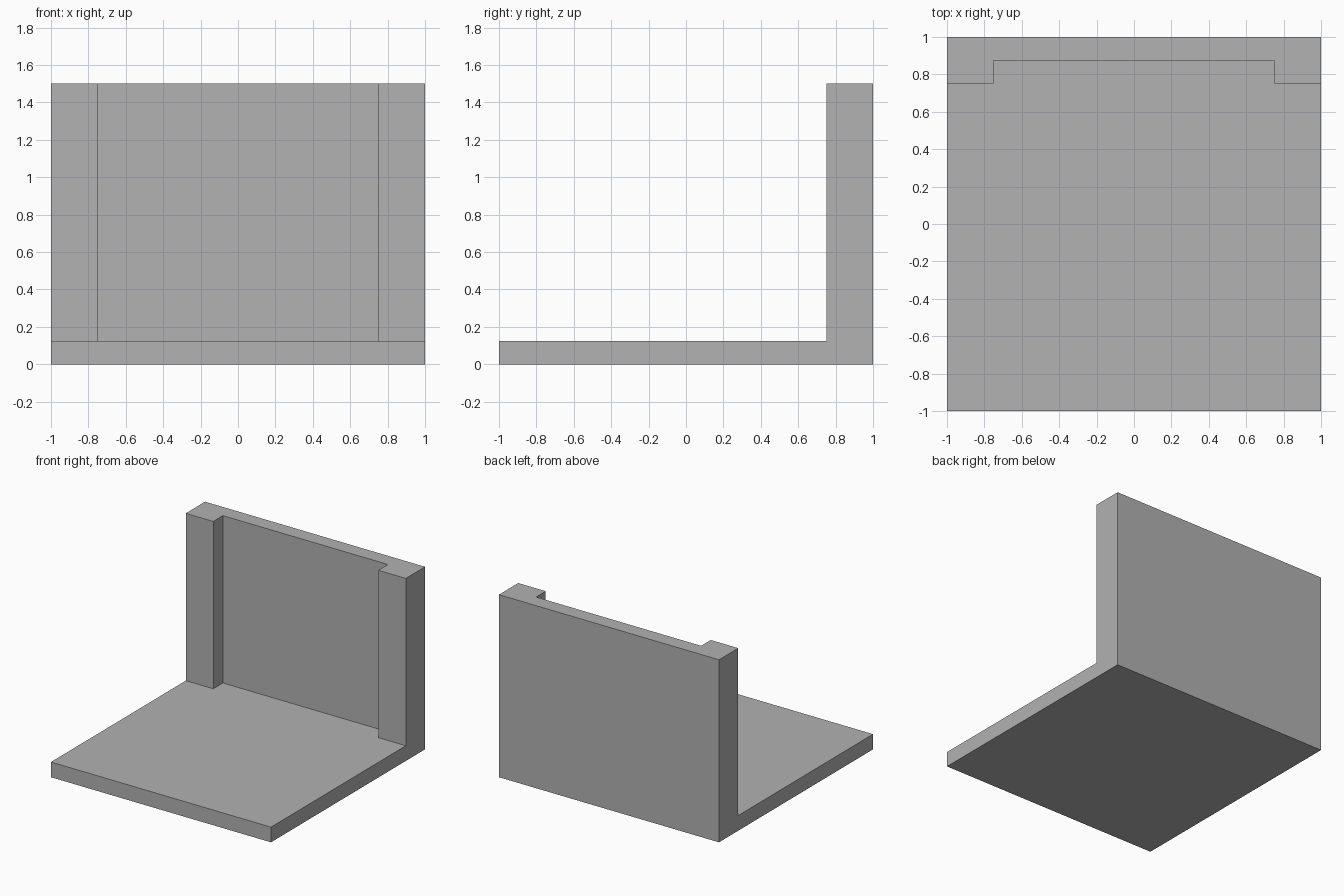
import bpy
import bmesh
from mathutils import Vector

cube = bpy.data.objects.get("Cube")
if cube:
    bpy.data.objects.remove(cube, do_unlink=True)

FLOOR, TOP = 0.125, 1.5      # floor thickness, total height
POST_X, POST_Y = 0.75, 0.75  # inner side and front of the posts
PANEL_Y = 0.875              # front of the thin back panel

# Plain grey material
grey = bpy.data.materials.new("plain grey")
grey.use_nodes = True
colour = (0.445, 0.445, 0.445, 1)
grey.diffuse_color = colour
grey.node_tree.nodes["Principled BSDF"].inputs["Base Color"].default_value = colour

# Floor slab
bm = bmesh.new()
bmesh.ops.create_cube(bm, size=2)
for v in bm.verts:
    v.co.z = FLOOR if v.co.z > 0 else 0


def split_side(sign):
    """Add a vertex on a top side edge, level with the post fronts."""
    edge = next(e for e in bm.edges if all(
        v.co.x * sign > 0 and v.co.z > FLOOR / 2 for v in e.verts))
    vert = bmesh.utils.edge_split(edge, edge.verts[0], 0.5)[1]
    vert.co.y = POST_Y
    return vert


# Wall footprint: a thin panel between two thicker posts
left, right = split_side(1), split_side(-1)
top_face = max(bm.faces, key=lambda f: f.calc_center_median().z)
outline = [Vector((x, y, FLOOR)) for x, y in (
    (POST_X, POST_Y), (POST_X, PANEL_Y), (-POST_X, PANEL_Y), (-POST_X, POST_Y))]
bmesh.utils.face_split(top_face, left, right, coords=outline)

# Raise the back wall and posts
footprint = max((f for f in bm.faces if len(f.verts) == 8
                 and all(v.co.z > FLOOR / 2 for v in f.verts)),
                key=lambda f: f.calc_center_bounds().y)
raised = bmesh.ops.extrude_face_region(bm, geom=[footprint])["geom"]
for v in raised:
    if isinstance(v, bmesh.types.BMVert):
        v.co.z = TOP

# Merge the flush faces into clean flat sides
bmesh.ops.dissolve_limit(bm, angle_limit=0.01, verts=bm.verts[:], edges=bm.edges[:])
bmesh.ops.recalc_face_normals(bm, faces=bm.faces[:])

mesh = bpy.data.meshes.new("floor_and_back_wall")
bm.to_mesh(mesh)
bm.free()
mesh.materials.append(grey)
stand = bpy.data.objects.new("floor_and_back_wall", mesh)
bpy.context.collection.objects.link(stand)
